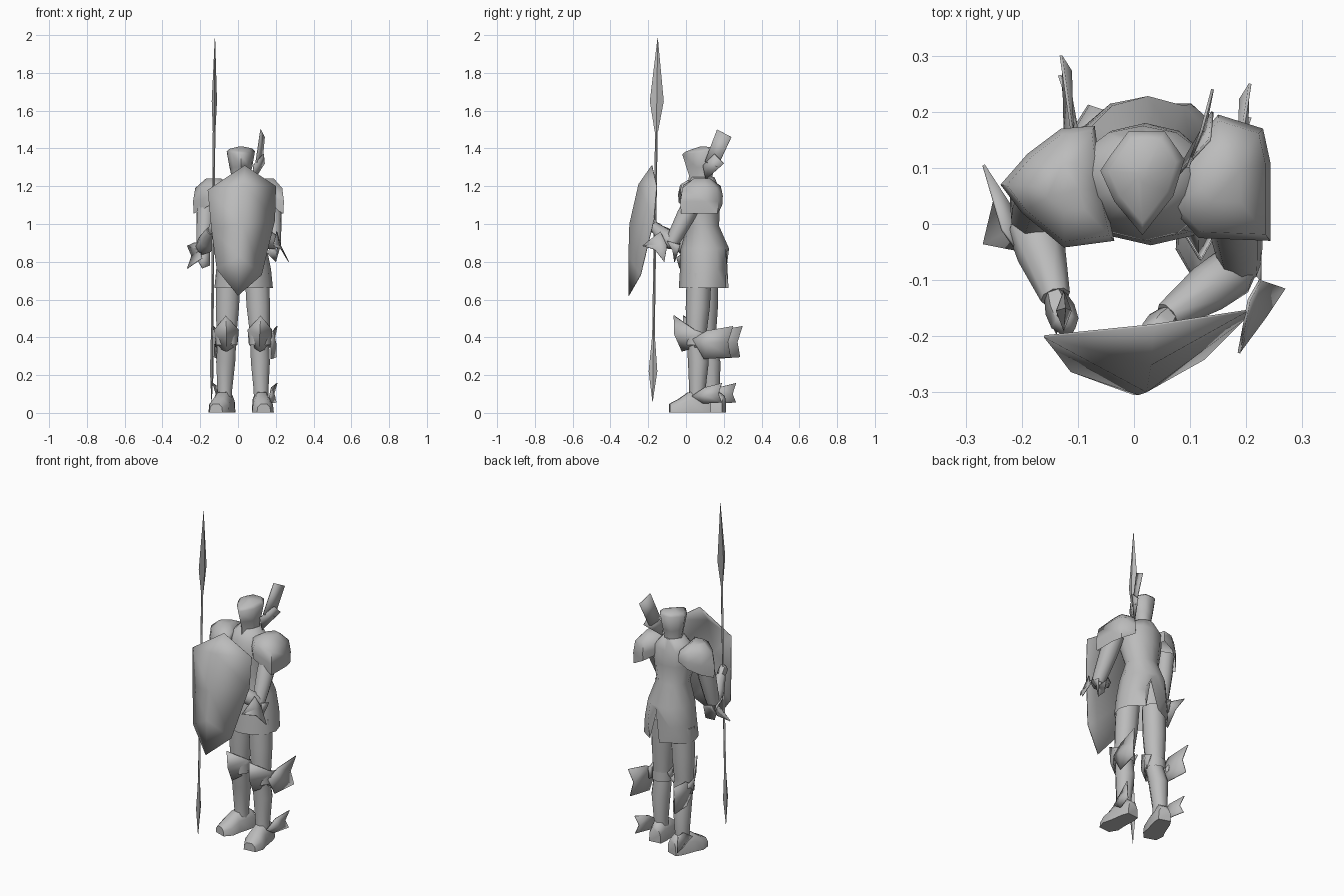
import bpy, math
from mathutils import Vector

if "Cube" in bpy.data.objects:
    bpy.data.objects.remove(bpy.data.objects["Cube"])

steel = bpy.data.materials.new("steel_grey")
steel.diffuse_color = (0.5, 0.5, 0.5, 1)
steel.use_nodes = True
steel.node_tree.nodes["Principled BSDF"].inputs["Base Color"].default_value = steel.diffuse_color


def build(name, verts, faces, thick=0, angle=60):
    """Mesh object with consistent normals, optional thin thickness, smooth by angle."""
    me = bpy.data.meshes.new(name)
    me.from_pydata([tuple(v) for v in verts], [], faces)
    ob = bpy.data.objects.new(name, me)
    bpy.context.collection.objects.link(ob)
    me.materials.append(steel)
    bpy.ops.object.select_all(action='DESELECT')
    bpy.context.view_layer.objects.active = ob
    ob.select_set(True)
    bpy.ops.object.mode_set(mode='EDIT')
    bpy.ops.mesh.select_all(action='SELECT')
    bpy.ops.mesh.normals_make_consistent(inside=False)
    bpy.ops.object.mode_set(mode='OBJECT')
    bpy.ops.object.shade_smooth_by_angle(angle=math.radians(angle))
    if thick:
        m = ob.modifiers.new("thickness", 'SOLIDIFY')
        m.thickness = thick
        m.offset = 0
    return ob


def skin(name, rings, caps=(True, True), thick=0, angle=60):
    """Bridge rings that all have the same number of points."""
    n = len(rings[0])
    verts = [p for r in rings for p in r]
    faces = [(i * n + j, i * n + (j + 1) % n, (i + 1) * n + (j + 1) % n, (i + 1) * n + j)
             for i in range(len(rings) - 1) for j in range(n)]
    if caps[0]:
        faces.append(tuple(range(n)))
    if caps[1]:
        faces.append(tuple(range(len(verts) - n, len(verts))))
    return build(name, verts, faces, thick, angle)


def oval(x, y, z, rx, ry, n=10):
    """Horizontal oval ring, first point at the back."""
    return [Vector((x + rx * math.sin(a), y + ry * math.cos(a), z))
            for a in (2 * math.pi * k / n for k in range(n))]


def limb(name, a, b, stations, n=8, flat=1.0):
    """Tube from a to b; stations are (fraction, radius)."""
    a, b = Vector(a), Vector(b)
    q = (b - a).to_track_quat('Z', 'Y')
    rings = [[a.lerp(b, t) + q @ Vector((r * flat * math.cos(2 * math.pi * k / n),
                                         r * math.sin(2 * math.pi * k / n), 0))
              for k in range(n)] for t, r in stations]
    return skin(name, rings)


def fan(name, centre, rim, thick=0.005):
    """Faceted plate fanning out from one point."""
    return build(name, [centre] + rim, [(0, i, i + 1) for i in range(1, len(rim))], thick, 35)


# Torso and flared skirt, with a slit at the back of the hem
torso = [oval(.03, .095, .66, .155, .133, 12), oval(.03, .1, .76, .145, .132, 12),
         oval(.025, .1, .87, .128, .128, 12), oval(.02, .09, .99, .095, .085, 12),
         oval(.02, .075, 1.10, .12, .105, 12), oval(.015, .085, 1.19, .12, .09, 12),
         oval(.015, .09, 1.25, .06, .06, 12)]
torso[0][0] = Vector((.05, .2, .84))
torso[1][0] = Vector((.05, .215, .855))
torso[0][1].x, torso[0][11].x = .09, .02
torso[0][11].y = .225
skin("torso_and_skirt", torso, caps=(False, True))

# Helmet with a pointed face and a low peaked crown
outline = [(.055, .165), (.09, .115), (.07, .05), (.015, -.02), (-.035, .04), (-.06, .095), (-.04, .125), (-.01, .165)]


def helm_ring(z, s, lift=0):
    return [Vector((.015 + (x - .015) * s, .09 + (y - .09) * s, z + lift * max(0, min(1, y / .15))))
            for x, y in outline]


skin("helmet", [helm_ring(1.21, .7), helm_ring(1.26, .68), helm_ring(1.30, .8), helm_ring(1.37, 1, .02),
                helm_ring(1.385, .8, .02), helm_ring(1.41, .15)], angle=80)
# Crest plates at the side of the helmet
build("crest_plate_tall", [(.12, .165, 1.5), (.14, .24, 1.46), (.125, .165, 1.3), (.095, .1, 1.33)],
      [(0, 1, 2, 3)], .005)
build("crest_plate_short", [(.135, .15, 1.37), (.14, .2, 1.32), (.085, .105, 1.235), (.08, .09, 1.31)],
      [(0, 1, 2, 3)], .005)

# Angular shoulder armour, lower on the outside than near the neck
shoulders = {
    "left": ((.155, .085), [(.243, -.03), (.115, -.025), (.065, .03), (.08, .11), (.15, .195), (.23, .17), (.243, .11)]),
    "right": ((-.125, .065), [(-.238, .07), (-.2, .02), (-.125, -.042), (-.035, -.03), (-.055, .06), (-.07, .175),
                              (-.13, .17), (-.19, .125)])}
for side, ((cx, cy), rim) in shoulders.items():
    def ring(s, z_out, z_in):
        out = []
        for x, y in rim:
            f = max(0, min(1, (abs(x) - .06) / .17))
            out.append(Vector((cx + (x - cx) * s, cy + (y - cy) * s, z_in + (z_out - z_in) * f)))
        return out
    skin(side + "_shoulder_plate", [ring(.97, 1.055, 1.15), ring(1, 1.12, 1.18), ring(.9, 1.19, 1.215),
                                    ring(.4, 1.24, 1.24)], caps=(False, True))

# Arms: (shoulder, elbow, wrist, hand end)
arms = {"right": ((-.165, .07, 1.14), (-.185, .01, .87), (-.14, -.13, .965), (-.12, -.185, .99)),
        "left": ((.175, .05, 1.14), (.19, -.075, .9), (.06, -.165, .985), (.03, -.2, 1.01))}
for side, (sh, el, wr, hd) in arms.items():
    limb(side + "_upper_arm", sh, el, [(0, .05), (.4, .05), (.8, .042), (1.0, .036)])
    limb(side + "_forearm", el, wr, [(-.12, .025), (.1, .046), (.45, .044), (1, .027)])
    limb(side + "_hand", wr, hd, [(-.1, .024), (.4, .034), (.85, .032), (1.1, .018)], 6, .8)

# Elbow fins
fan("right_elbow_fin", (-.2, .0, .86),
    [(-.2, -.06, .9), (-.235, -.01, .9), (-.268, .105, .885), (-.245, .06, .83), (-.268, -.035, .765), (-.19, -.05, .82)])
fan("right_elbow_cup", (-.185, .03, .84),
    [(-.21, .06, .88), (-.15, .05, .86), (-.15, .03, .78), (-.19, .0, .765), (-.22, .03, .82), (-.21, .06, .88)])
fan("left_elbow_fin", (.215, -.14, .89),
    [(.187, -.23, .885), (.205, -.135, .96), (.225, -.1, .885), (.268, -.115, .80), (.235, -.165, .865),
     (.187, -.23, .885)])
fan("left_elbow_cup", (.205, -.07, .86),
    [(.225, -.1, .91), (.225, -.03, .89), (.2, -.06, .80), (.16, -.06, .84), (.17, -.03, .9)])

# Shield: bowed plate with pointed ends
rows = [((-.16, -.2, 1.18), (.03, -.25, 1.21), (.2, -.155, 1.2)),
        ((-.14, -.225, .97), (.022, -.298, 1.0), (.195, -.17, 1.02)),
        ((-.112, -.262, .76), (.008, -.303, .83), (.125, -.24, .73))]
pts = [p for r in rows for p in r] + [(.035, -.18, 1.31), (0, -.303, .62)]
quads = [(i * 3 + j, i * 3 + j + 1, i * 3 + j + 4, i * 3 + j + 3) for i in range(2) for j in range(2)]
build("shield", pts, quads + [(9, 1, 0), (9, 2, 1), (10, 6, 7), (10, 7, 8)], .004, 80)

# Spear: shaft with a long blade on top and a short one at the foot
top, foot = Vector((-.122, -.15, 1.985)), Vector((-.14, -.177, .06))


def spear_ring(z, rx, ry):
    p = foot.lerp(top, (z - foot.z) / (top.z - foot.z))
    return [p + Vector(d) for d in ((rx, 0, 0), (0, ry, 0), (-rx, 0, 0), (0, -ry, 0))]


skin("spear_shaft", [spear_ring(.38, .007, .007), spear_ring(1.52, .007, .007)])
skin("spear_blade", [spear_ring(1.49, .007, .009), spear_ring(1.65, .014, .037), spear_ring(1.985, .001, .001)], angle=20)
skin("spear_foot_blade", [spear_ring(.06, .001, .001), spear_ring(.22, .01, .023), spear_ring(.41, .007, .007)], angle=20)

# Legs: (side, mirror, thigh x/y, knee x/y, ankle x/y, foot turn, inward shift of the wings)
for side, s, hx, hy, kx, ky, ax, ay, turn, tuck in (
        ("left", 1, .1, .07, .115, .055, .122, .06, .1, 0),
        ("right", -1, -.052, .105, -.06, .105, -.07, .135, -.32, .022)):
    skin(side + "_leg",
         [oval(ax, ay, .07, .04, .045), oval(ax, ay, .12, .041, .043),
          oval((ax + kx) / 2, (ay + ky) / 2 + .008, .27, .053, .055),
          oval(kx, ky, .36, .052, .05), oval(kx, ky, .43, .056, .055),
          oval((hx + kx) / 2, (hy + ky) / 2, .56, .065, .064), oval(hx, hy, .74, .068, .066)])

    # Boot
    c, sn = math.cos(turn), math.sin(turn)
    boot = []
    for v, w, h in ((.07, .036, .085), (.03, .046, .115), (-.05, .05, .105), (-.10, .058, .07), (-.148, .036, .045)):
        sec = [(-w, 0), (w, 0), (w * .92, h * .6), (w * .45, h), (-w * .45, h), (-w * .92, h * .6)]
        boot.append([Vector((ax + u * c - v * sn, ay + u * sn + v * c, z + .003)) for u, z in sec])
    skin(side + "_boot", boot)

    # Knee guard: pointed cup wrapping the front of the knee
    def at(x, y, z):
        return (kx + s * x, ky + y, z)

    build(side + "_knee_guard",
          [at(.005, -.118, .515), at(-.062, -.01, .44), at(0, -.115, .415), at(.064, -.01, .44),
           at(-.055, .0, .36), at(0, -.075, .325), at(.06, .01, .35),
           at(.06, .05, .42), at(-.06, .04, .42), at(.055, .05, .36)],
          [(0, 1, 2), (0, 2, 3), (1, 4, 5, 2), (2, 5, 6, 3), (3, 6, 9, 7), (1, 8, 4)], .005, 80)
    # Knee strap
    skin(side + "_knee_band", [oval(kx, ky, z, .06, .059) for z in (.36, .415)], caps=(False, False))

    # Pleated wings on the outside of knee and ankle
    web = [(0, 1, 2), (0, 2, 3), (1, 4, 5, 2), (2, 5, 6, 3)]
    build(side + "_knee_wing",
          [at(x - tuck * min(1, max(0, y / .06)), y, z) for x, y, z in
           ((.058, -.02, .39), (.07, .055, .435), (.085, .06, .37), (.06, .04, .285),
            (.092, .195, .46), (.075, .168, .375), (.088, .182, .295))], web, .005, 25)
    build(side + "_ankle_wing",
          [(ax + s * (x - tuck * min(1, max(0, y / .04))), ay + y, z) for x, y, z in
           ((.045, -.03, .09), (.055, .04, .135), (.072, .045, .09), (.048, .03, .05),
            (.085, .13, .158), (.068, .112, .1), (.08, .13, .055))], web, .005, 25)
